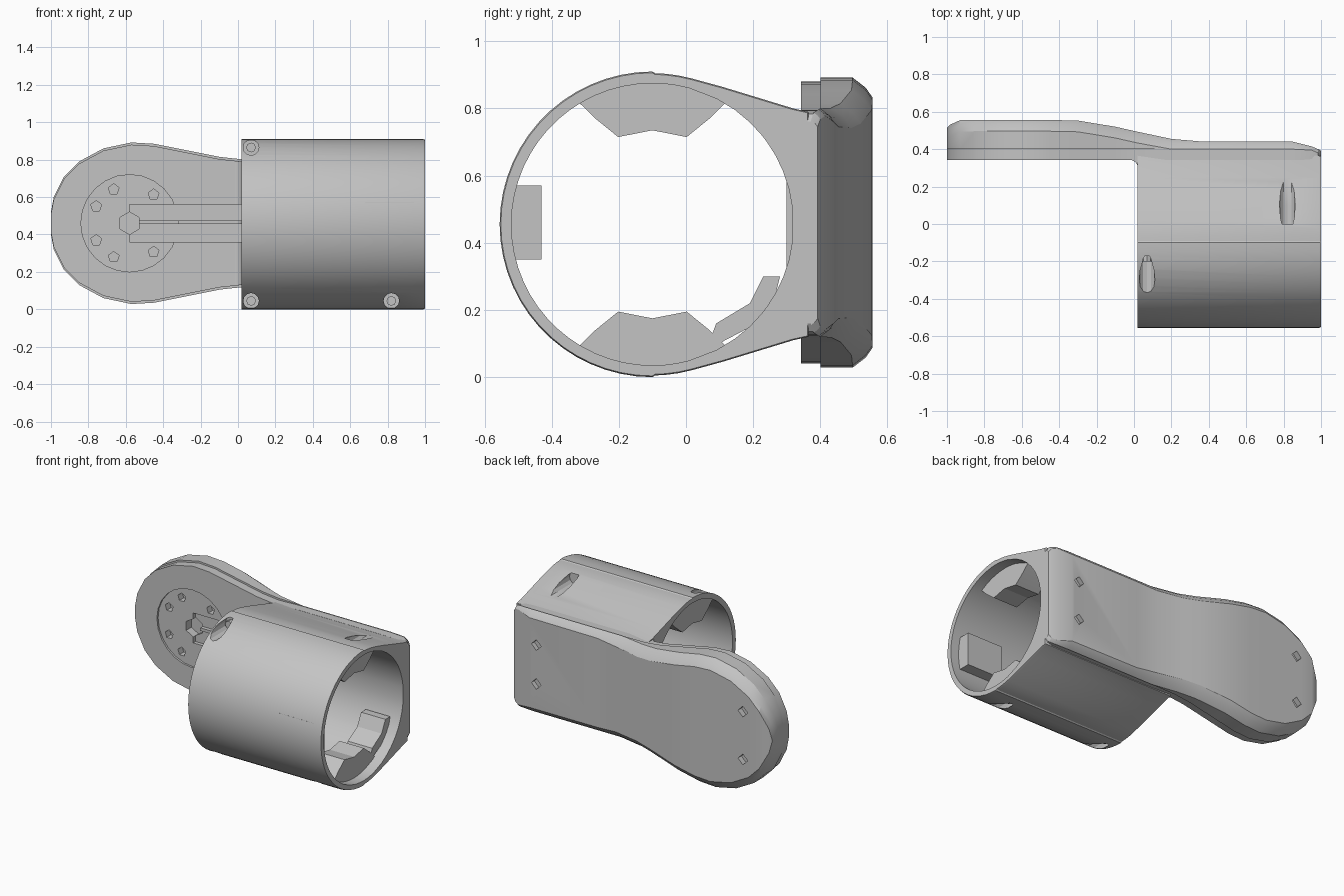
import bpy, bmesh, math
from mathutils import Matrix, Vector

old = bpy.data.objects.get("Cube")
if old:
    bpy.data.objects.remove(old, do_unlink=True)

grey = bpy.data.materials.new("plain grey")
grey.use_nodes = True
grey.diffuse_color = (0.55, 0.55, 0.55, 1)
grey.node_tree.nodes["Principled BSDF"].inputs["Base Color"].default_value = (0.55, 0.55, 0.55, 1)


def finish(name, bm):
    bmesh.ops.recalc_face_normals(bm, faces=bm.faces)
    mesh = bpy.data.meshes.new(name)
    bm.to_mesh(mesh)
    bm.free()
    mesh.materials.append(grey)
    obj = bpy.data.objects.new(name, mesh)
    bpy.context.collection.objects.link(obj)
    return obj


def loft(name, rings, closed=False):
    """Skin equal rings of points; closed joins the last ring to the first."""
    bm = bmesh.new()
    rows = [[bm.verts.new(p) for p in ring] for ring in rings]
    n = len(rows[0])
    pairs = list(zip(rows, rows[1:]))
    if closed:
        pairs.append((rows[-1], rows[0]))
    for a, b in pairs:
        for i in range(n):
            j = (i + 1) % n
            bm.faces.new((a[i], a[j], b[j], b[i]))
    if not closed:
        bm.faces.new(rows[0])
        bm.faces.new(rows[-1])
    return finish(name, bm)


def prism(name, shape, xs):
    """Extrude a (y, z) outline along x."""
    return loft(name, [[(x, y, z) for y, z in shape] for x in xs])


def box(name, xs, ys, zs):
    return prism(name, [(ys[0], zs[0]), (ys[1], zs[0]), (ys[1], zs[1]), (ys[0], zs[1])], xs)


def rod(name, x, z, r, ys, sides):
    """Round or polygonal rod lying along y."""
    bm = bmesh.new()
    bmesh.ops.create_cone(bm, cap_ends=True, segments=sides, radius1=r, radius2=r,
                          depth=ys[1] - ys[0])
    bm.transform(Matrix.Translation((x, sum(ys) / 2, z)) @ Matrix.Rotation(math.pi / 2, 4, 'X'))
    return finish(name, bm)


def carve(obj, cutters):
    for c in cutters:
        c.hide_render = True
        mod = obj.modifiers.new("cut", 'BOOLEAN')
        mod.operation = 'DIFFERENCE'
        mod.solver = 'EXACT'
        mod.object = c
        bpy.ops.object.select_all(action='DESELECT')
        bpy.context.view_layer.objects.active = obj
        obj.select_set(True)
        bpy.ops.object.modifier_apply(modifier=mod.name)


def discard(cutters):
    for c in cutters:
        bpy.data.objects.remove(c, do_unlink=True)


# Arm: stations of x, half height and back depth, round at one end
MID = 0.46
stations = [(-1, .06, .515), (-.985, .14, .53), (-.93, .25, .555), (-.85, .33, .556),
            (-.72, .40, .556), (-.57, .432, .556), (-.45, .425, .556), (-.3, .395, .553),
            (-.1, .355, .52), (.02, .342, .493), (.2, .34, .455), (.35, .34, .442),
            (.85, .34, .44), (.95, .338, .415), (.985, .328, .40), (1, .305, .392)]
rings = []
for x, h, back in stations:
    seam = min(.40, back - .02)
    lip = .012 if x < .1 else .004
    c = min(.06, back - seam)
    half = [(.342, h - lip), (seam, h - lip), (seam, h), (back - c, h),
            (back - c * .35, h - c * .5), (back, h - c)]
    rings.append([(x, y, MID + z) for y, z in half]
                 + [(x, y, MID - z) for y, z in reversed(half)])
arm = loft("arm", rings)

# Small web rounding the corner between sleeve and arm
web = prism("corner_web", [(.30, .13), (.36, .13), (.36, .79), (.30, .79)], (-.03, .021))
bore = bmesh.new()
bmesh.ops.create_cone(bore, cap_ends=True, segments=24, radius1=.045, radius2=.045, depth=1,
                      matrix=Matrix.Translation((-.024, .298, MID)))
web_cut = [finish("web_cut", bore)]
carve(web, web_cut)
discard(web_cut)

# Joint seat: shallow disc, cable channels, hub socket and screw holes
HUB = -0.58
cuts = [rod("seat_cut", HUB, MID, .26, (.3, .355), 24),
        rod("socket_cut", HUB, MID, .06, (.3, .41), 6),
        box("channel_cut", (HUB, .019), (.29, .38), (.475, .56)),
        box("channel_cut", (HUB, .019), (.29, .38), (.36, .455))]
for degrees in (50, 115, 153, 207, 245, 310):
    a = math.radians(degrees)
    cuts.append(rod("screw_cut", HUB + .2 * math.cos(a), MID + .2 * math.sin(a),
                    .03, (.3, .40), 5))
carve(web, cuts[2:4])
# Small holes in the back
for x, off, y in ((.8, .13, .41), (-.81, .16, .52)):
    for side in (-1, 1):
        cuts.append(rod("back_cut", x, MID + side * off, .036, (y, .6), 4))
carve(arm, cuts)
discard(cuts)

# Sleeve: round tube whose back runs out to meet the arm
CY, CZ = -0.1, 0.455
hub = Vector((CY, CZ))


def on_circle(degrees, r):
    a = math.radians(degrees)
    return hub + Vector((math.cos(a), math.sin(a))) * r


front = [on_circle(90 + i * 6, .455) for i in range(31)]
upper = [Vector((.365, CZ + z)) for z in (.05, .12, .19, .26)] + \
        [Vector((.365, .79)), Vector((.32, .80))] + \
        [Vector((y, .80 + (.32 - y) * .305)) for y in (.25, .18, .11)] + \
        [on_circle(d, .45) for d in (75, 80, 85, 89)]
lower = [Vector((p.x, 2 * CZ - p.y)) for p in reversed(upper)]
outer = upper + front + lower
inner = [hub + (p - hub).normalized() * .42 for p in outer]
X0, X1 = 0.02, 1.0
tip = [hub + (p - hub) * .992 for p in outer]
sleeve = loft("sleeve", [[(x, p.x, p.y) for p in ring] for x, ring in
                         ((X0, outer), (X1 - .01, outer), (X1, tip), (X1, inner), (X0, inner))],
              closed=True)

# Screw bosses inside the sleeve, on both sides of the shell seam
bosses = []
for xs in ((.025, .15), (.75, .93)):
    for side in (-1, 1):
        for name, far in (("front_boss", -.17), ("rear_boss", .17)):
            shape = [(0, .28), (far * .6, .26), (far, .315), (far * 1.3, .365),
                     (far, .408), (far * .5, .428), (0, .436)]
            bosses.append(prism(name, [(CY + y, CZ + side * z) for y, z in shape], xs))

# Screw pockets sunk into the shell
pockets = [rod("pocket", x, z, .042, ys, 12) for x, z, ys in
           ((.07, .865, (-.6, -.17)), (.07, .045, (-.6, -.17)),
            (.82, .045, (-.6, -.17)), (.82, .865, (0, .34)))]
for part in [sleeve] + bosses:
    carve(part, pockets)
discard(pockets)

# Locating lug at the front and wedge low at the back
lugs = [box("front_lug", (.68, .94), (-.54, -.43), (.35, .57)),
        prism("rear_wedge", [(.06, .08), (.09, .16), (.19, .22), (.23, .30), (.28, .30),
                             (.25, .18)], (.75, .93))]

# Screw heads at the pocket floors
heads = [rod("screw_head", x, z, .026, (-.2, -.165), 8)
         for x, z in ((.07, .865), (.07, .045), (.82, .045))]

bpy.ops.object.select_all(action='DESELECT')
for obj in [arm, sleeve, web] + bosses + lugs + heads:
    obj.select_set(True)
bpy.context.view_layer.objects.active = arm
bpy.ops.object.shade_smooth_by_angle(angle=math.radians(25))
